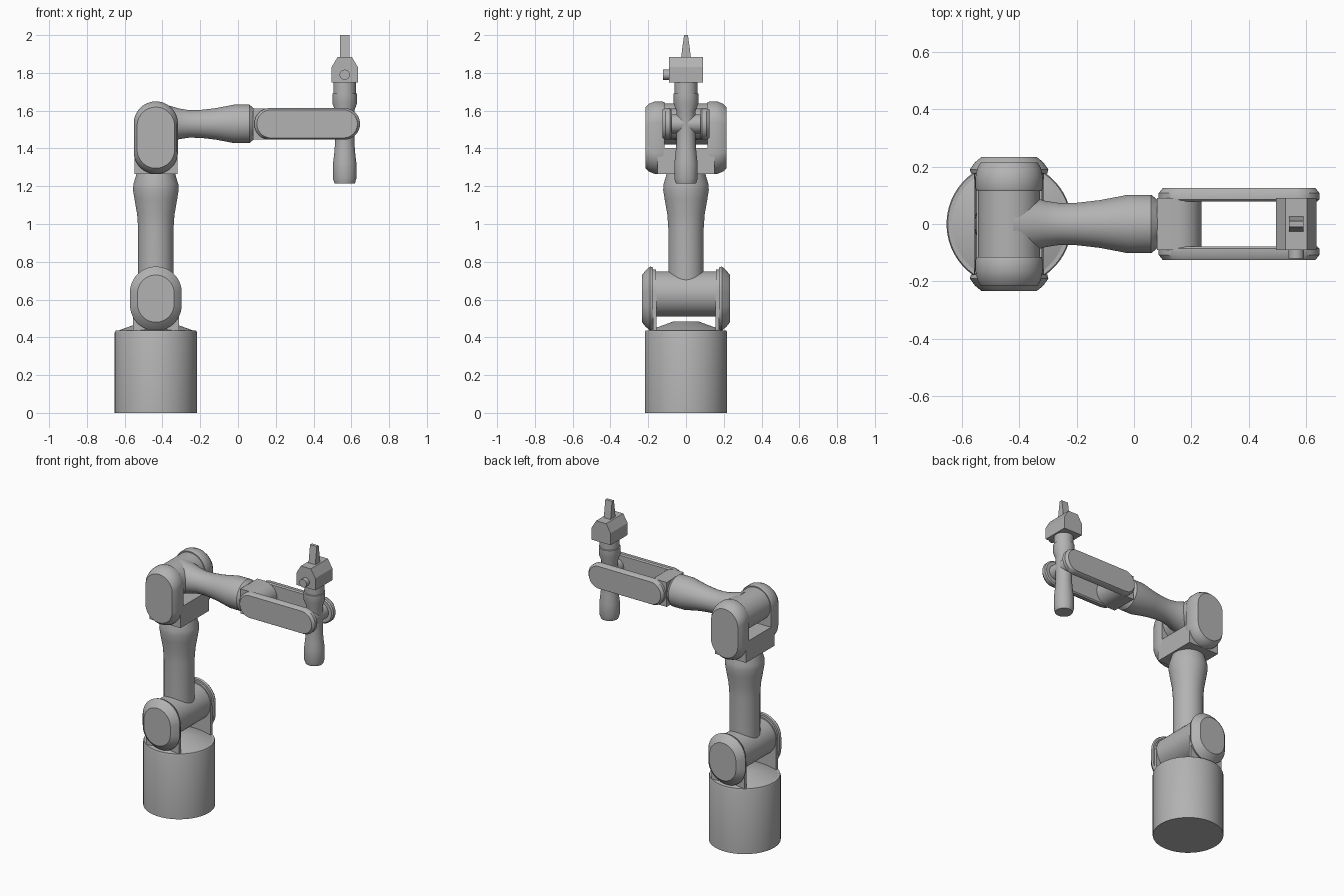
import bpy, bmesh, math
from mathutils import Vector

cube = bpy.data.objects.get("Cube")
if cube:
    bpy.data.objects.remove(cube)

GREY = (0.45, 0.45, 0.45, 1)
metal = bpy.data.materials.new("grey metal")
metal.use_nodes = True
metal.diffuse_color = GREY
metal.node_tree.nodes["Principled BSDF"].inputs["Base Color"].default_value = GREY

ARM_X, WRIST_X, REACH_Z = -0.435, 0.565, 1.53


def loft(name, rings, smooth=35):
    """Skin a stack of matching rings and cap both ends."""
    bm = bmesh.new()
    rows = [[bm.verts.new(p) for p in ring] for ring in rings]
    n = len(rows[0])
    for a, b in zip(rows, rows[1:]):
        for i in range(n):
            j = (i + 1) % n
            bm.faces.new((a[i], a[j], b[j], b[i]))
    bm.faces.new(rows[0])
    bm.faces.new(rows[-1])
    bmesh.ops.recalc_face_normals(bm, faces=bm.faces)
    mesh = bpy.data.meshes.new(name)
    bm.to_mesh(mesh)
    bm.free()
    mesh.materials.append(metal)
    obj = bpy.data.objects.new(name, mesh)
    bpy.context.collection.objects.link(obj)
    bpy.ops.object.select_all(action='DESELECT')
    obj.select_set(True)
    bpy.context.view_layer.objects.active = obj
    bpy.ops.object.shade_smooth_by_angle(angle=math.radians(smooth))
    return obj


def place(axis, u, v, w):
    """Put plane coordinates u, v at distance w along an axis."""
    return Vector({'X': (w, u, v), 'Y': (u, w, v), 'Z': (u, v, w)}[axis])


def oval(axis, cu, cv, w, hu, hv, n=56):
    """Circle or stadium ring with half sizes hu and hv."""
    r = min(hu, hv)
    ring = []
    for k in range(n):
        a = (k + 0.5) * math.tau / n
        c, s = math.cos(a), math.sin(a)
        ring.append(place(axis, cu + r * c + math.copysign(hu - r, c),
                          cv + r * s + math.copysign(hv - r, s), w))
    return ring


def lathe(name, axis, cu, cv, profile):
    return loft(name, [oval(axis, cu, cv, w, r, r) for w, r in profile])


def side_pair(name, cu, cv, hu, hv, layers):
    """Mirrored stadium covers; each layer is (distance, inset u, inset v)."""
    for side, word in ((1, "back"), (-1, "front")):
        loft(f"{name}_{word}", [oval('Y', cu, cv, side * y, hu - iu, hv - iv)
                                for y, iu, iv in layers])


def prism(name, outline, y0, y1, smooth=35):
    return loft(name, [[place('Y', u, v, y) for u, v in outline] for y in (y0, y1)], smooth)


def box_outline(x, hx, z0, z1):
    return [(x - hx, z0), (x + hx, z0), (x + hx, z1), (x - hx, z1)]


# Base drum with a shallow cone on top
lathe("base_drum", 'Z', ARM_X, 0, [(0, 0.218), (0.425, 0.218), (0.435, 0.214)])
lathe("base_cone", 'Z', ARM_X, 0, [(0.43, 0.214), (0.483, 0.07)])

# Shoulder: bracket plates, cross tube and covers
for y in (-0.175, 0.155):
    prism("shoulder_bracket", box_outline(ARM_X, 0.122, 0.43, 0.63), y, y + 0.02)
lathe("shoulder_tube", 'Y', ARM_X, 0.63, [(-0.18, 0.12), (0.18, 0.12)])
side_pair("shoulder_cover", ARM_X, 0.605, 0.137, 0.17,
          [(0.16, 0.015, 0.015), (0.175, 0.015, 0.015), (0.176, 0.004, 0.004),
           (0.19, 0, 0), (0.215, 0.018, 0.022), (0.233, 0.04, 0.045)])

# Upper arm, flaring towards the elbow
lathe("upper_arm", 'Z', ARM_X, 0,
      [(0.65, 0.094), (0.98, 0.094), (1.05, 0.099), (1.13, 0.113),
       (1.18, 0.121), (1.21, 0.119), (1.275, 0.1)])

# Elbow: yoke block, cross tube and covers
prism("elbow_yoke", box_outline(ARM_X, 0.114, 1.265, 1.402), -0.15, 0.15)
lathe("elbow_tube", 'Y', ARM_X, REACH_Z, [(-0.15, 0.108), (0.15, 0.108)])
side_pair("elbow_cover", ARM_X, 1.457, 0.117, 0.192,
          [(0.115, 0.004, 0.004), (0.125, 0, 0), (0.165, 0, 0),
           (0.195, 0.006, 0.012), (0.215, 0.018, 0.03)])

# Forearm, pinched behind the elbow and swelling to a collar
lathe("forearm", 'X', 0, REACH_Z,
      [(-0.42, 0.11), (-0.35, 0.093), (-0.31, 0.081), (-0.26, 0.073), (-0.2, 0.074),
       (-0.12, 0.083), (-0.02, 0.102), (0.06, 0.102), (0.082, 0.084)])

# Wrist fork: rounded root block and two long side plates
root = [(0.08, 1.612), (0.08, 1.448)]
for k in range(13):
    a = math.pi * (k / 12 - 0.5)
    root.append((0.153 + 0.082 * math.cos(a), REACH_Z + 0.082 * math.sin(a)))
prism("fork_root", root, -0.09, 0.09)
side_pair("fork_plate", 0.366, REACH_Z, 0.28, 0.084,
          [(0.078, 0.008, 0.008), (0.085, 0, 0), (0.108, 0, 0), (0.125, 0.014, 0.01)])

# Wrist axle and vertical tool body
lathe("wrist_axle", 'Y', WRIST_X, REACH_Z, [(-0.1, 0.05), (0.1, 0.05)])
lathe("tool_body", 'Z', WRIST_X, 0,
      [(1.215, 0.054), (1.24, 0.062), (1.32, 0.062), (1.37, 0.056), (1.43, 0.051),
       (1.6, 0.051), (1.64, 0.066), (1.69, 0.066), (1.692, 0.06), (1.76, 0.06)])

# Gripper: chamfered head, side knob and tapered finger
head = [(-0.07, 1.75), (0.07, 1.75), (0.07, 1.83), (0.037, 1.885), (-0.037, 1.885), (-0.07, 1.83)]
prism("gripper_head", [(WRIST_X + u, v) for u, v in head], -0.09, 0.09, 20)
lathe("gripper_knob", 'Y', WRIST_X, 1.79, [(-0.121, 0.027), (-0.08, 0.027)])
finger = [(-0.026, 1.88), (0.026, 1.88), (0.02, 1.93), (0.01, 2), (-0.01, 2), (-0.02, 1.93)]
loft("gripper_finger", [[place('X', u, v, WRIST_X + x) for u, v in finger]
                        for x in (-0.025, 0.025)], 5)
